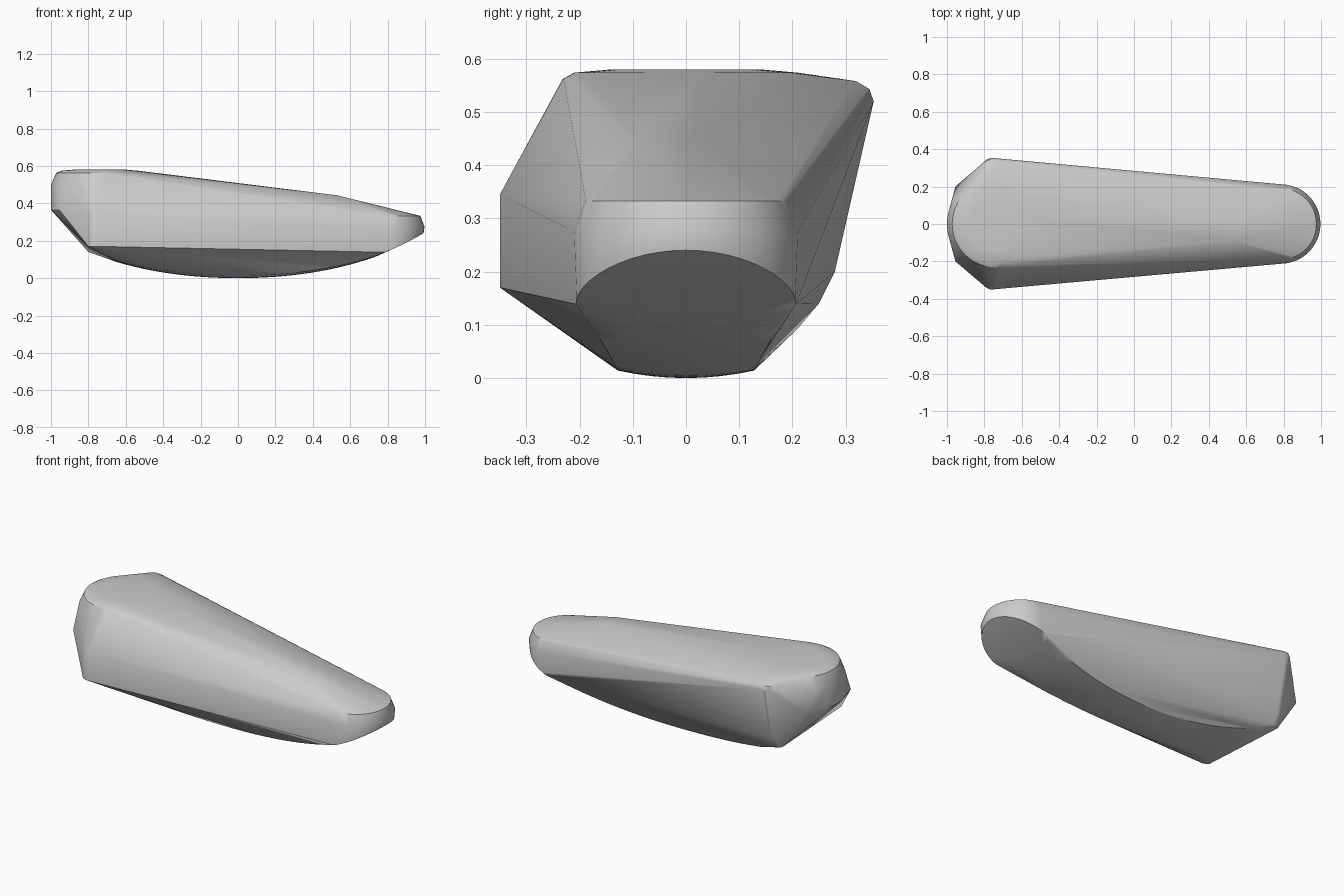
import bpy, bmesh
from math import cos, sin, pi

if "Cube" in bpy.data.objects:
    bpy.data.objects.remove(bpy.data.objects["Cube"], do_unlink=True)

points = []


def arc(cx, r, z, a0, a1, n=24):
    """Horizontal arc on the centre line; z may be a function of x."""
    for i in range(n + 1):
        a = a0 + (a1 - a0) * i / n
        x = cx + r * cos(a)
        points.append((x, r * sin(a), z(x) if callable(z) else z))


def belly(x):
    return 0.18 * x ** 2 + 0.06 * x ** 4


def corner(x, y, z, r=0.05):
    """Small rounded outer corner of the broad end."""
    side = 1 if y > 0 else -1
    for i in range(7):
        a = pi * (0.4 + 0.4 * i / 6)
        points.append((x + r * cos(a), y - side * r * (1 - sin(a)), z))


# Broad end: flat cap with a soft rim, and the rounded end wall
for r, z in ((0.14, 0.58), (0.21, 0.574), (0.232, 0.562)):
    arc(-0.74, r, z, 0, 2 * pi, 48)
for z in (0.365, 0.5):
    arc(-0.75, 0.25, z, pi * 0.75, pi * 1.25)
for side in (-1, 1):
    points.append((-0.955, side * 0.2, 0.365))

# Broad end corners: upright at the front, overhanging at the back
for y, z in ((-0.35, 0.17), (-0.35, 0.345), (0.353, 0.52),
             (0.345, 0.543), (0.32, 0.558), (0.28, 0.2), (0.25, 0.14)):
    corner(-0.76, y, z)

# End of the crown ridge
for y in (-0.09, 0.015):
    points.append((0.53, y, 0.443))

# Narrow rounded nose
arc(0.785, 0.19, 0.333, -pi / 2, pi / 2)
arc(0.785, 0.212, 0.275, -pi / 2, pi / 2)
arc(0.785, 0.207, lambda x: belly(x) + 0.005, -pi / 2, pi / 2)

# Curved underside, slightly crowned across its width
for i in range(31):
    x = -0.65 + 1.4 * i / 30
    z = belly(x)
    w = 0.128 + z * (0.95 if x < 0 else 0.5)
    for t in (-1, -0.75, -0.5, -0.25, 0, 0.25, 0.5, 0.75, 1):
        points.append((x, w * t, z + 0.014 * t * t * max(0, 1 - 6 * z)))

# Wrap all the outlines in one convex shell
bm = bmesh.new()
for p in points:
    bm.verts.new(p)
bmesh.ops.remove_doubles(bm, verts=bm.verts, dist=0.0005)
hull = bmesh.ops.convex_hull(bm, input=bm.verts)
junk = {g for g in hull["geom_interior"] + hull["geom_unused"]
        if isinstance(g, bmesh.types.BMVert)}
bmesh.ops.delete(bm, geom=list(junk), context="VERTS")
bmesh.ops.dissolve_limit(bm, angle_limit=0.01, verts=bm.verts, edges=bm.edges)
bmesh.ops.recalc_face_normals(bm, faces=bm.faces)
mesh = bpy.data.meshes.new("tapered_shell")
bm.to_mesh(mesh)
bm.free()
shell = bpy.data.objects.new("tapered_shell", mesh)
bpy.context.collection.objects.link(shell)

# Plain grey finish
grey = bpy.data.materials.new("light_grey")
grey.use_nodes = True
color = (0.6, 0.6, 0.6, 1)
grey.diffuse_color = color
grey.node_tree.nodes["Principled BSDF"].inputs["Base Color"].default_value = color
mesh.materials.append(grey)

bpy.ops.object.select_all(action="DESELECT")
shell.select_set(True)
bpy.context.view_layer.objects.active = shell
bpy.ops.object.shade_smooth_by_angle(angle=pi / 6)
